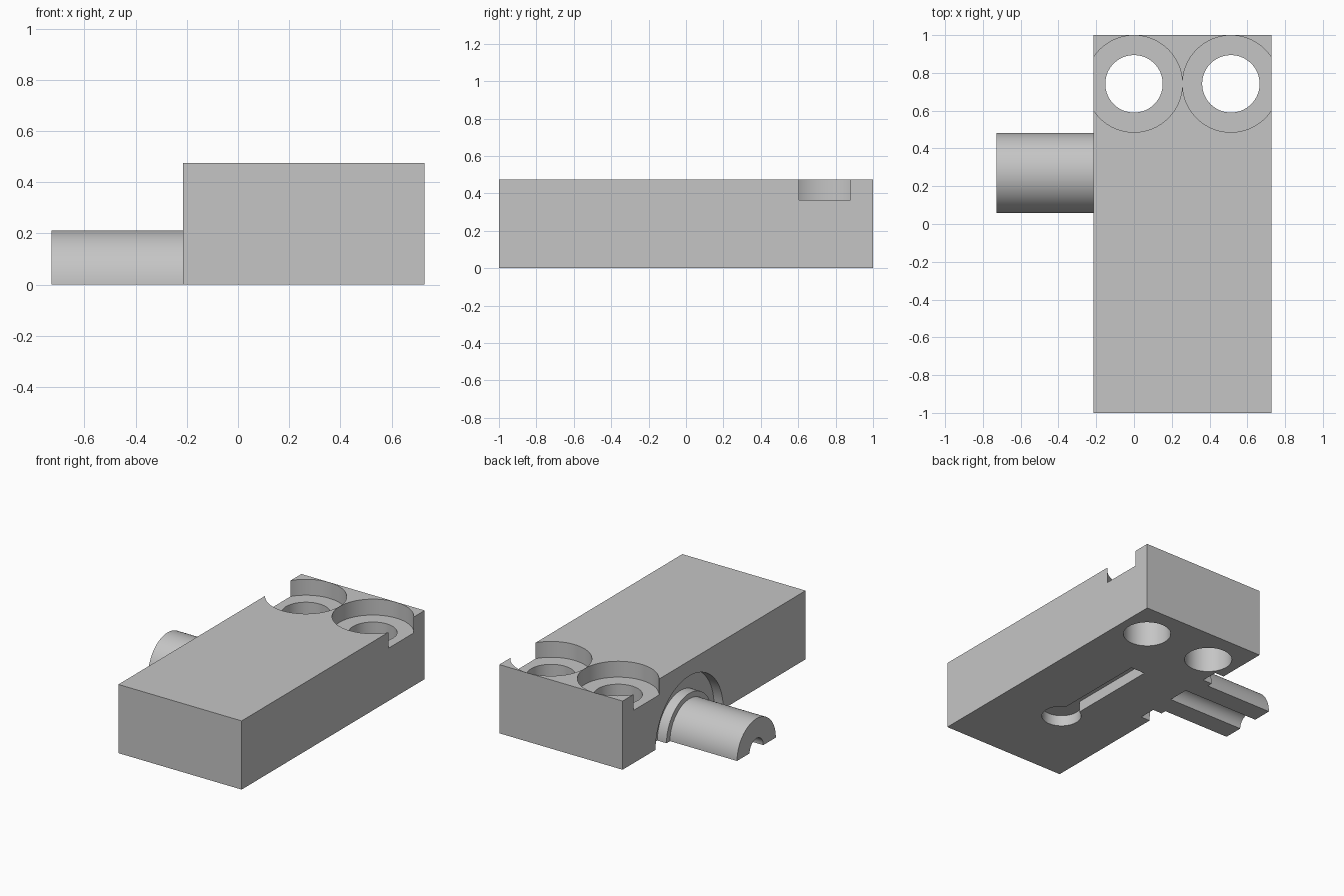
import bpy
import math
from mathutils import Matrix

cube = bpy.data.objects.get("Cube")
if cube:
    bpy.data.objects.remove(cube, do_unlink=True)

grey = bpy.data.materials.new("light grey")
grey.use_nodes = True
colour = (0.56, 0.56, 0.56, 1)
grey.diffuse_color = colour
grey.node_tree.nodes["Principled BSDF"].inputs["Base Color"].default_value = colour

# Overall layout
LEFT, RIGHT, HEIGHT = -0.215, 0.728, 0.475
MID = (LEFT + RIGHT) / 2
PIPE_Y = 0.27
POCKET_X = LEFT + 0.07


def box(name, low, high):
    bpy.ops.mesh.primitive_cube_add(size=1)
    ob = bpy.context.object
    ob.name = name
    size = [b - a for a, b in zip(low, high)]
    centre = [(a + b) / 2 for a, b in zip(low, high)]
    ob.data.transform(Matrix.Translation(centre) @ Matrix.Diagonal((*size, 1)))
    return ob


def cylinder(name, radius, start, end):
    """Cylinder running along x or z between two points."""
    along_x = start[0] != end[0]
    bpy.ops.mesh.primitive_cylinder_add(
        vertices=96, radius=radius, depth=math.dist(start, end),
        location=[(a + b) / 2 for a, b in zip(start, end)],
        rotation=(0, math.pi / 2 if along_x else 0, 0))
    ob = bpy.context.object
    ob.name = name
    return ob


def cut(target, cutter):
    mod = target.modifiers.new("cut", "BOOLEAN")
    mod.operation = "DIFFERENCE"
    mod.solver = "EXACT"
    mod.object = cutter
    bpy.context.view_layer.objects.active = target
    bpy.ops.object.modifier_apply(modifier=mod.name)
    bpy.data.objects.remove(cutter, do_unlink=True)


def half_tube(name, outer, inner, x0, x1, steps=48):
    """Upper half of a tube along x, flat on the ground."""
    angles = [math.pi * i / steps for i in range(steps + 1)]
    outline = [(outer * math.cos(a), outer * math.sin(a)) for a in angles]
    outline += [(inner * math.cos(a), inner * math.sin(a)) for a in reversed(angles)]
    n = len(outline)
    verts = [(x, PIPE_Y + y, z) for x in (x0, x1) for y, z in outline]
    faces = [(i, (i + 1) % n, n + (i + 1) % n, n + i) for i in range(n)]
    # End faces as strips between the outer and inner arcs
    for k in range(steps):
        strip = (k, n - 1 - k, n - 2 - k, k + 1)
        faces += [strip, tuple(n + i for i in reversed(strip))]
    mesh = bpy.data.meshes.new(name)
    mesh.from_pydata(verts, [], faces)
    ob = bpy.data.objects.new(name, mesh)
    bpy.context.collection.objects.link(ob)
    bpy.context.view_layer.objects.active = ob
    bpy.ops.object.select_all(action="DESELECT")
    ob.select_set(True)
    bpy.ops.object.mode_set(mode="EDIT")
    bpy.ops.mesh.select_all(action="SELECT")
    bpy.ops.mesh.normals_make_consistent(inside=False)
    bpy.ops.object.mode_set(mode="OBJECT")
    return ob


# Main block
block = box("block", (LEFT, -1, 0), (RIGHT, 1, HEIGHT))

# Two counterbored through holes near the back
for x in (0, 2 * MID):
    cut(block, cylinder("counterbore", 0.256, (x, 0.742, 0.365), (x, 0.742, 1)))
    cut(block, cylinder("through_hole", 0.152, (x, 0.742, -0.5), (x, 0.742, 1)))

# Round pocket in the side, around the pipe
cut(block, cylinder("side_pocket", 0.37, (-1, PIPE_Y, 0), (POCKET_X, PIPE_Y, 0)))

# Keyhole recess underneath
cut(block, cylinder("keyhole", 0.126, (MID, -0.42, -0.5), (MID, -0.42, 0.075)))
cut(block, box("keyhole_slot", (MID - 0.054, -0.42, -0.5), (MID + 0.054, 0.345, 0.075)))

# Half pipe with its collar seated in the pocket
pipe = half_tube("half_pipe", 0.212, 0.075, -0.728, POCKET_X)
collar = half_tube("pipe_collar", 0.25, 0.2, LEFT, POCKET_X)

for ob in (block, pipe, collar):
    ob.data.materials.clear()
    ob.data.materials.append(grey)
    bpy.ops.object.select_all(action="DESELECT")
    ob.select_set(True)
    bpy.context.view_layer.objects.active = ob
    bpy.ops.object.shade_smooth_by_angle(angle=math.radians(30))
